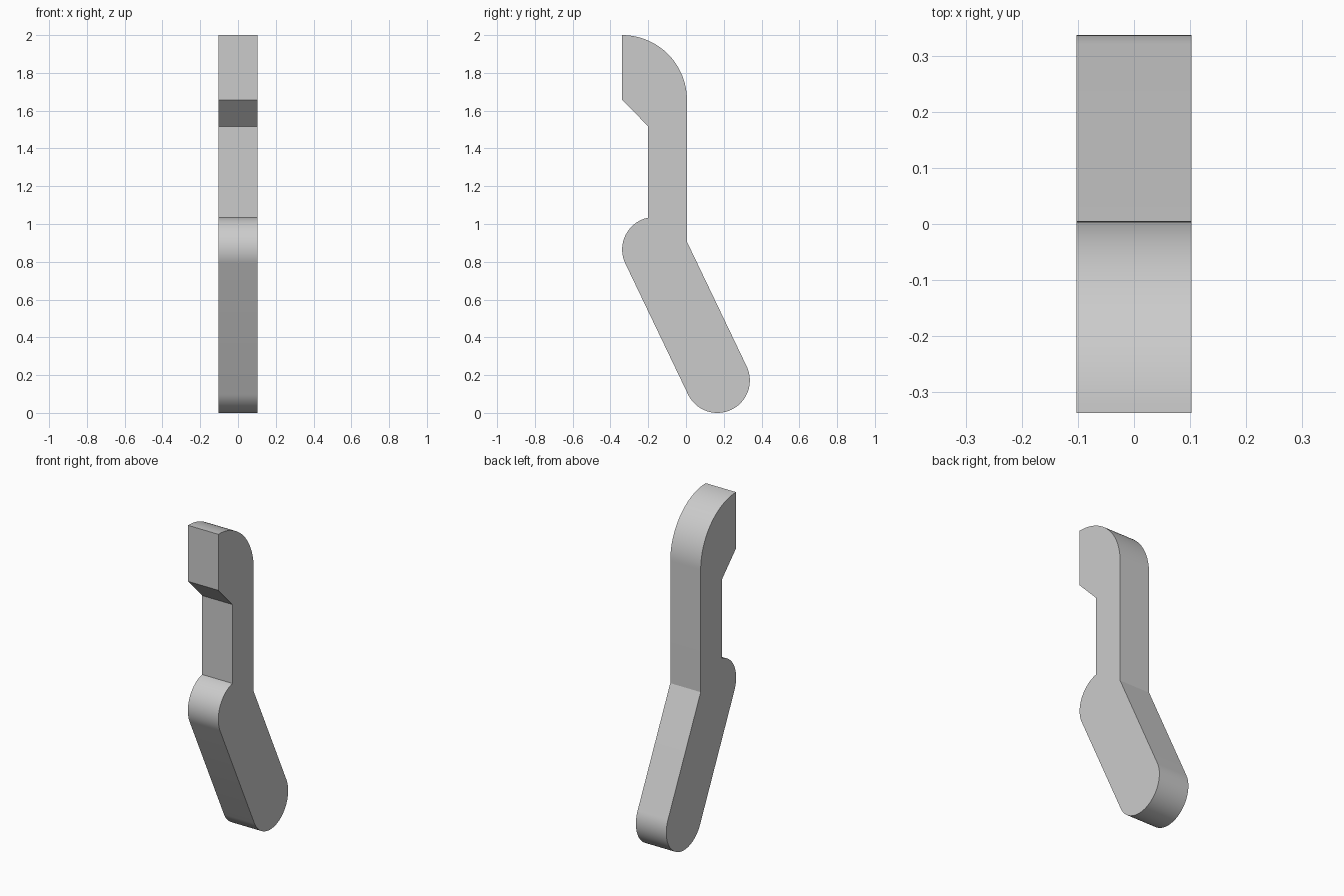
import bpy
import bmesh
from math import radians, sin, cos, atan2, degrees
from mathutils import Vector

cube = bpy.data.objects.get("Cube")
if cube:
    bpy.data.objects.remove(cube, do_unlink=True)

HALF_WIDTH = 0.103
ROUND = 0.172                      # radius of both rounded ends
FRONT, NECK, BACK = -0.338, -0.2, 0.005
upper = Vector((-0.166, 0.865))    # centres of the rounded ends (y, z)
lower = Vector((0.166, ROUND))


def arc(centre, radius, start, end, steps):
    """Points on an arc in the side plane, angles in degrees."""
    angles = [radians(start + (end - start) * i / steps) for i in range(steps + 1)]
    return [(centre[0] + radius * cos(a), centre[1] + radius * sin(a)) for a in angles]


# Side outline: hooked head, straight neck, slanted rounded foot
axis = lower - upper
side = degrees(atan2(axis.y, axis.x)) + 90
tangent = upper + ROUND * Vector((cos(radians(side)), sin(radians(side))))
bend = tangent.y + (BACK - tangent.x) * axis.y / axis.x
neck_angle = degrees(atan2((ROUND**2 - (NECK - upper.x)**2) ** 0.5, NECK - upper.x))
head_radius = BACK - FRONT

outline = [(FRONT, 1.657), (NECK, 1.517)]
outline += arc(upper, ROUND, neck_angle, side + 180, 24)
outline += arc(lower, ROUND, side - 180, side, 40)
outline += [(BACK, bend)]
outline += arc((FRONT, 2 - head_radius), head_radius, 0, 90, 32)

# Extrude the outline across the width
bm = bmesh.new()
face = bm.faces.new([bm.verts.new((-HALF_WIDTH, y, z)) for y, z in outline])
result = bmesh.ops.extrude_face_region(bm, geom=[face])
moved = [v for v in result["geom"] if isinstance(v, bmesh.types.BMVert)]
bmesh.ops.translate(bm, verts=moved, vec=(2 * HALF_WIDTH, 0, 0))
bmesh.ops.recalc_face_normals(bm, faces=bm.faces)
mesh = bpy.data.meshes.new("hooked_lever")
bm.to_mesh(mesh)
bm.free()
lever = bpy.data.objects.new("hooked_lever", mesh)
bpy.context.collection.objects.link(lever)

# Plain light grey
grey = bpy.data.materials.new("light_grey")
grey.use_nodes = True
colour = (0.6, 0.6, 0.6, 1)
grey.diffuse_color = colour
grey.node_tree.nodes["Principled BSDF"].inputs["Base Color"].default_value = colour
mesh.materials.append(grey)

# Smooth the curves, keep the corners sharp
bpy.ops.object.select_all(action="DESELECT")
lever.select_set(True)
bpy.context.view_layer.objects.active = lever
bpy.ops.object.shade_smooth_by_angle(angle=radians(20))
